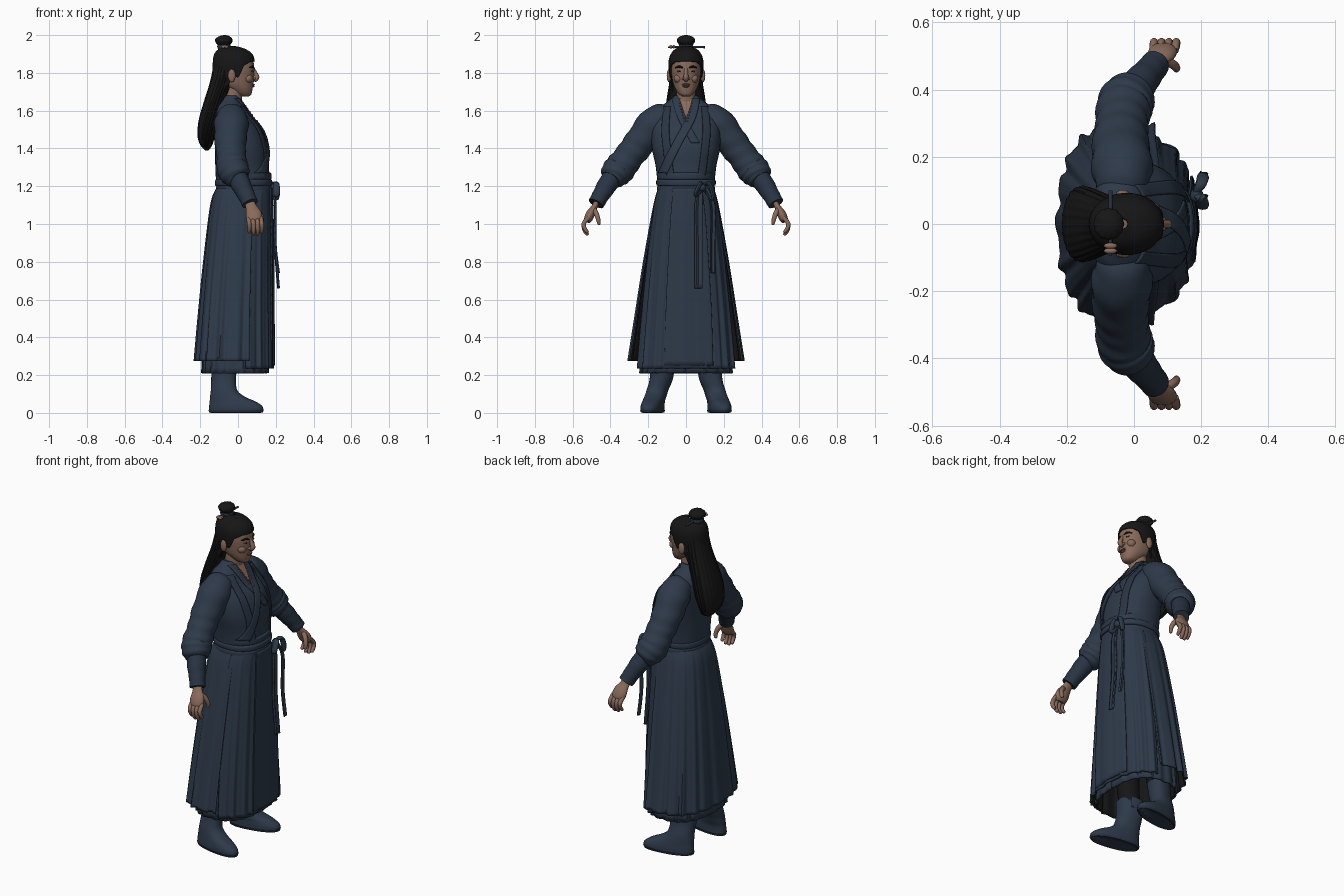
import bpy, bmesh, math
from mathutils import Vector

cube = bpy.data.objects.get("Cube")
if cube:
    bpy.data.objects.remove(cube)


def material(name, rgb):
    m = bpy.data.materials.new(name)
    m.use_nodes = True
    m.diffuse_color = (*rgb, 1)
    b = m.node_tree.nodes["Principled BSDF"]
    b.inputs["Base Color"].default_value = (*rgb, 1)
    b.inputs["Roughness"].default_value = 0.9
    return m


NAVY = material("navy cloth", (0.027, 0.042, 0.068))
TRIM = material("dark navy trim", (0.022, 0.034, 0.056))
LINING = material("black lining", (0.008, 0.008, 0.009))
HAIR = material("black hair", (0.008, 0.008, 0.008))
SKIN = material("skin", (0.25, 0.145, 0.105))
LIP = material("lips and beads", (0.17, 0.075, 0.06))
EYE = material("eye", (0.1, 0.075, 0.065))
made = []


def build(name, grid, mat, closed=True, caps=True, thick=0, lining=None, flip=False):
    """Skin a grid of points, row by row."""
    bm = bmesh.new()
    vs = [[bm.verts.new(p) for p in row] for row in grid]
    n = len(grid[0])
    for a, b in zip(vs, vs[1:]):
        for j in range(n if closed else n - 1):
            k = (j + 1) % n
            f = (a[j], a[k], b[k], b[j])
            bm.faces.new(f[::-1] if flip else f)
    if closed and caps:
        bm.faces.new(vs[0])
        bm.faces.new(vs[-1])
        bmesh.ops.recalc_face_normals(bm, faces=bm.faces)
    me = bpy.data.meshes.new(name)
    bm.to_mesh(me)
    bm.free()
    ob = bpy.data.objects.new(name, me)
    bpy.context.collection.objects.link(ob)
    me.materials.append(mat)
    if thick:
        s = ob.modifiers.new("thickness", "SOLIDIFY")
        s.thickness = thick
        s.offset = -1
        if lining:
            me.materials.append(lining)
            s.material_offset = 1
    made.append(ob)
    return ob


def spline(rows, steps=6):
    """Smooth in-between rows through the given ones."""
    out = []
    for i in range(len(rows) - 1):
        quad = [rows[max(i - 1, 0)], rows[i], rows[i + 1], rows[min(i + 2, len(rows) - 1)]]
        for s in range(steps):
            t = s / steps
            out.append([0.5 * (2 * b + (c - a) * t + (2*a - 5*b + 4*c - d) * t*t
                               + (3*b - a - 3*c + d) * t**3) for a, b, c, d in zip(*quad)])
    return out + [list(rows[-1])]


def power(v, p):
    return math.copysign(abs(v) ** (2 / p), v)


def ring_point(row, th, p=2, ripple=0):
    z, cx, rx, ry = row[:4]
    cy = row[4] if len(row) > 4 else 0
    k = 1 + ripple
    return Vector((cx + rx * k * power(math.cos(th), p), cy + ry * k * power(math.sin(th), p), z))


def stack(name, rows, mat, p=2, n=40, folds=0, depth=0, shear=0, side=1):
    """Loft of level rings: z, centre x, radius x, radius y, centre y."""
    grid = []
    for r in spline(rows):
        ring = [ring_point(r, math.tau * j / n, p, depth * math.cos(folds * math.tau * j / n)) for j in range(n)]
        grid.append([Vector((v.x, side * (v.y + shear * (v.x + 0.08)), v.z)) for v in ring])
    return build(name, grid, mat)


def tube(name, rows, mat, side=1, n=20, wrinkle=0, flat=1):
    """Loft along a path: x, y, z, radius."""
    pts = spline(rows)
    grid = []
    for i, r in enumerate(pts):
        t = (Vector(pts[min(i + 1, len(pts) - 1)][:3]) - Vector(pts[max(i - 1, 0)][:3])).normalized()
        ref = Vector((1, 0, 0)) if abs(t.x) < 0.9 else Vector((0, 0, 1))
        u = (ref - t * ref.dot(t)).normalized()
        v = t.cross(u)
        ring = []
        for j in range(n):
            a = math.tau * j / n
            k = r[3] * (1 + wrinkle * math.sin(i * 1.25 + 2 * math.sin(a)))
            q = Vector(r[:3]) + u * k * math.cos(a) + v * k * flat * math.sin(a)
            ring.append(Vector((q.x, side * q.y, q.z)))
        grid.append(ring)
    return build(name, grid, mat)


def ball(name, loc, size, mat):
    x, y, z = loc
    a, b, c = size
    arc = [math.pi * i / 10 for i in range(11)]
    return build(name, [[Vector((x + a * max(math.sin(u), 0.01) * math.cos(math.tau * j / 16),
                                 y + b * max(math.sin(u), 0.01) * math.sin(math.tau * j / 16),
                                 z - c * math.cos(u))) for j in range(16)] for u in arc], mat)


# Torso of the robe
BODY = [(1.16, .03, .143, .145), (1.3, .022, .142, .16), (1.4, .018, .14, .18), (1.5, -.002, .128, .185),
        (1.57, -.03, .1, .17), (1.62, -.042, .078, .135), (1.65, -.042, .057, .095), (1.68, -.04, .045, .06)]
stack("robe_torso", BODY, NAVY, p=2.3)
BODY_FINE = spline(BODY, 20)


def chest(y, z, lift):
    r = min(BODY_FINE, key=lambda q: abs(q[0] - z))
    return Vector((r[1] + r[2] * max(1 - abs(y / r[3]) ** 2.3, 0) ** (1 / 2.3) + lift, y, z))


def ribbon(name, path, mat, lift=.007):
    """Cloth strip laid on the chest: y, z, width."""
    grid = [[chest(y + w * (k / 6 - .5), z, lift) for k in range(7)] for y, z, w in spline(path, 10)]
    build(name, grid, mat, closed=False, thick=.006, flip=True)


ribbon("chest_skin", [(0, 1.665, .075), (0, 1.6, .05), (0, 1.54, .008)], SKIN, .004)
ribbon("under_lapel", [(-.055, 1.665, .04), (-.02, 1.56, .045), (.05, 1.43, .045)], NAVY)
ribbon("over_lapel", [(.055, 1.665, .04), (.025, 1.56, .05), (-.05, 1.42, .05), (-.125, 1.27, .05)], NAVY, .011)
for s, label in ((1, "left"), (-1, "right")):
    ribbon(label + "_vest_edge", [(s*.1, 1.625, .035), (s*.11, 1.5, .04), (s*.1, 1.38, .04), (s*.085, 1.26, .04)], TRIM, .009)
    for i in range(7):
        ball(label + "_bead", chest(s * (.006 + .0045 * i), 1.545 + .016 * i, .008), (.005, .005, .005), LIP)

# Skirt: underskirt, front panel and lined back panel
def panel(name, rows, start, end, folds, depth, lining=LINING, n=120):
    fine = spline(rows, 8)
    grid = []
    for i, r in enumerate(fine):
        k = depth * i / len(fine)
        row = []
        for j in range(n + 1):
            a = math.radians(start + (end - start) * j / n)
            row.append(ring_point(r, a, 2.5, k * (math.cos(folds * a) + .5 * math.cos(folds * 1.7 * a + 1))))
        grid.append(row)
    build(name, grid, NAVY, closed=False, thick=.008, lining=lining, flip=True)


TOP = [(1.19, .03, .145, .147), (1.1, .015, .161, .172)]
panel("underskirt", [(1.0, .005, .15, .165), (.6, -.01, .167, .215), (.21, -.015, .176, .245)], 0, 360, 22, .02)
panel("skirt_back", TOP + [(.8, 0, .182, .225), (.5, -.013, .197, .27), (.275, -.02, .208, .303)], 73, 287, 20, .028)
panel("skirt_front", TOP + [(.8, .002, .178, .21), (.5, -.005, .187, .24), (.235, -.005, .19, .262)], -80, 80, 20, .025)
panel("skirt_overlap", [(1.19, .033, .149, .15), (1.0, .015, .174, .185), (.6, .003, .189, .23), (.25, 0, .192, .25)],
      -22, 30, 14, .012)

# Sash, knot and hanging ties
for i in range(3):
    z = 1.165 + .035 * i
    w = .004 * (i == 1)
    stack("sash_wrap", [(z, .03, .14, .142), (z + .006, .03, .147 + w, .152 + w), (z + .03, .03, .147 + w, .153 + w),
                        (z + .038, .029, .14, .145)], NAVY, p=2.3)
ball("sash_knot", (.187, .085, 1.195), (.02, .022, .022), NAVY)
for y, end in ((.14, 1.13), (.055, 1.15)):
    tube("bow_loop", [(.18, .085, 1.2, .008), (.2, (y + .1) / 2, 1.215, .016), (.205, y, 1.17, .018),
                      (.2, y, end, .012), (.185, .09, 1.18, .006)], NAVY, n=12, flat=.6)
for y0, y1, zend, w in ((.075, .065, .66, .04), (.1, .138, .74, .024)):
    path = spline([(.185, y0, 1.19, w * .6), (.2, y1, 1.1, w), (.2, y1, .9, w), (.218, y1, zend, w)])
    build("sash_tie", [[Vector((x + .004 * math.sin(k * 2), y + ww * (k / 4 - .5), z)) for k in range(5)]
                       for x, y, z, ww in path], NAVY, closed=False, thick=.008, flip=True)

# Arms, hands, legs and boots
for s, label in ((1, "left"), (-1, "right")):
    tube(label + "_sleeve", [(-.035, .09, 1.57, .07), (-.035, .16, 1.535, .09), (-.04, .245, 1.43, .083),
                             (-.035, .3, 1.36, .078), (-.03, .345, 1.3, .083), (-.015, .375, 1.265, .08),
                             (0, .395, 1.235, .06), (.005, .4, 1.23, .03)], NAVY, s, n=32, wrinkle=.03)
    tube(label + "_forearm_wrap", [(-.01, .375, 1.27, .05), (.015, .415, 1.21, .052), (.045, .452, 1.15, .045),
                                   (.064, .476, 1.108, .043)], TRIM, s, n=24, wrinkle=.015)
    tube(label + "_palm", [(.058, .468, 1.125, .026), (.07, .485, 1.09, .03), (.082, .505, 1.055, .042),
                           (.088, .518, 1.025, .04), (.09, .522, 1.01, .025)], SKIN, s, flat=.55)
    for i in range(4):
        x = .056 + .022 * i
        drop = .012 * (i in (1, 2))
        tube(label + "_finger", [(x, .515, 1.035, .011), (x + .003, .54, 1.005, .012), (x + .005, .538, .98 - drop, .011),
                                 (x + .004, .522, .957 - drop, .009), (x + .004, .519, .953 - drop, .003)], SKIN, s, n=10)
    tube(label + "_thumb", [(.09, .49, 1.08, .014), (.115, .475, 1.055, .014), (.126, .465, 1.025, .012),
                            (.125, .46, 1.0, .009), (.125, .459, .995, .003)], SKIN, s, n=10)
    stack(label + "_trouser_leg", [(.2, -.075, .057, .057, .125), (.5, -.04, .07, .065, .11), (.95, 0, .09, .07, .08)],
          LINING, side=s)
    stack(label + "_boot", [(0, -.012, .132, .045, .165), (.012, -.01, .143, .056, .165), (.035, -.012, .141, .057, .165),
                            (.06, -.028, .122, .055, .163), (.085, -.055, .093, .055, .158), (.12, -.074, .07, .056, .15),
                            (.18, -.076, .066, .06, .13), (.26, -.072, .067, .064, .122)], NAVY, p=2.3, shear=.17, side=s)
    stack(label + "_boot_sole", [(.002, -.011, .142, .055, .165), (.014, -.01, .146, .059, .165)], TRIM, p=2.3, shear=.17, side=s)

# Head, neck and face
stack("neck", [(1.58, -.035, .055, .06), (1.65, -.03, .05, .052), (1.74, -.025, .052, .05)], SKIN)
stack("head", [(1.676, .038, .02, .018), (1.686, .03, .04, .036), (1.71, .015, .061, .054), (1.74, -.005, .085, .067),
               (1.78, -.015, .1, .075), (1.83, -.016, .102, .079), (1.88, -.02, .093, .073), (1.92, -.03, .05, .04)], SKIN, p=2.2)
tube("nose", [(.078, 0, 1.825, .009), (.091, 0, 1.8, .011), (.1, 0, 1.778, .013), (.09, 0, 1.765, .013),
              (.08, 0, 1.76, .008)], SKIN, n=14)
ball("upper_lip", (.078, 0, 1.738), (.011, .022, .006), LIP)
ball("lower_lip", (.077, 0, 1.729), (.01, .018, .006), LIP)
ball("chin", (.052, 0, 1.695), (.018, .022, .016), SKIN)
for s, label in ((1, "left"), (-1, "right")):
    ball(label + "_nostril_wing", (.083, s * .013, 1.77), (.011, .008, .008), SKIN)
    ball(label + "_cheek", (.052, s * .04, 1.77), (.026, .025, .024), SKIN)
    ball(label + "_eye", (.072, s * .033, 1.808), (.008, .015, .005), EYE)
    ball(label + "_pupil", (.077, s * .032, 1.808), (.005, .005, .005), HAIR)
    tube(label + "_eyebrow", [(.083, .014, 1.825, .004), (.078, .035, 1.833, .006), (.06, .057, 1.827, .003)], HAIR, s, n=8)
    ball(label + "_ear", (-.033, s * .09, 1.785), (.02, .012, .035), SKIN)

# Hair: cap with a hairline, long fall, topknot and pin
CAP = spline([(1.62, -.05, .085, .075), (1.72, -.025, .107, .08), (1.8, -.022, .113, .089), (1.86, -.022, .111, .092),
              (1.9, -.025, .1, .08), (1.928, -.032, .068, .055), (1.943, -.038, .02, .018)], 20)
LINE = [(0, 1.862), (40, 1.858), (62, 1.84), (78, 1.775), (92, 1.79), (105, 1.74), (118, 1.64), (180, 1.63)]


def hairline(deg):
    for (a, za), (b, zb) in zip(LINE, LINE[1:]):
        if deg <= b:
            return za + (zb - za) * (deg - a) / (b - a)
    return LINE[-1][1]


grid = []
for i in range(25):
    row = []
    for j in range(96):
        low = hairline(abs((j * 3.75 + 180) % 360 - 180))
        z = 1.943 - (1.943 - low) * (i / 24) ** 1.5
        row.append(ring_point(min(CAP, key=lambda q: abs(q[0] - z))[:], math.radians(j * 3.75), 2, .006 * (j % 2)))
        row[-1].z = z
    grid.append(row)
build("hair_cap", grid, HAIR, caps=False, thick=.008, flip=True)
stack("long_hair", [(1.87, -.06, .062, .075), (1.75, -.088, .06, .087), (1.65, -.122, .057, .102), (1.55, -.152, .055, .112),
                    (1.47, -.168, .046, .104), (1.42, -.168, .032, .08), (1.388, -.165, .008, .025)],
      HAIR, n=96, folds=24, depth=.02)
stack("topknot_band", [(1.925, -.072, .034, .036), (1.94, -.074, .036, .038), (1.955, -.075, .03, .032)], TRIM)
stack("topknot", [(1.945, -.075, .03, .032), (1.965, -.075, .044, .046), (1.982, -.075, .042, .044),
                  (1.995, -.072, .024, .026), (2.0, -.07, .006, .006)], HAIR, n=48, folds=12, depth=.03)
tube("hair_pin", [(-.07, -.095, 1.936, .005), (-.07, 0, 1.938, .006), (-.07, .1, 1.936, .006)], TRIM, n=10)
for y in (-.065, -.08):
    ball("pin_ornament", (-.07, y, 1.938), (.02, .009, .009), SKIN)

# Smooth shading with crisp edges
bpy.ops.object.select_all(action="DESELECT")
for ob in made:
    ob.select_set(True)
bpy.context.view_layer.objects.active = made[0]
bpy.ops.object.shade_smooth_by_angle(angle=math.radians(40))
